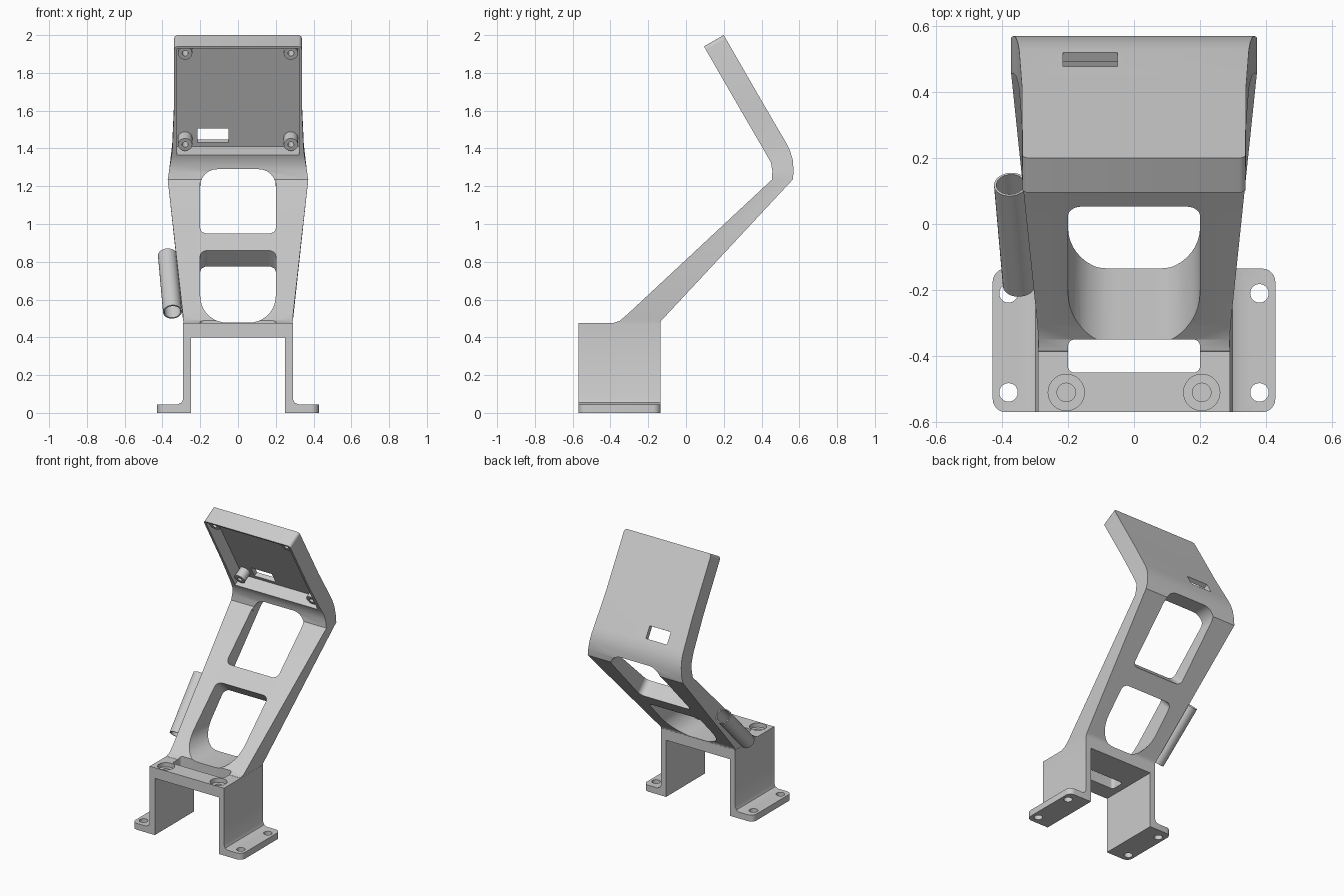
import bpy, bmesh
from math import radians, cos, sin, pi
from mathutils import Matrix, Vector

if "Cube" in bpy.data.objects:
    bpy.data.objects.remove(bpy.data.objects["Cube"], do_unlink=True)


def make_object(name, bm, matrix=Matrix()):
    bmesh.ops.recalc_face_normals(bm, faces=bm.faces)
    mesh = bpy.data.meshes.new(name)
    bm.to_mesh(mesh)
    bm.free()
    mesh.transform(matrix)
    obj = bpy.data.objects.new(name, mesh)
    bpy.context.collection.objects.link(obj)
    return obj


def extrude_outline(bm, points, offset):
    face = bm.faces.new([bm.verts.new(p) for p in points])
    new = bmesh.ops.extrude_face_region(bm, geom=[face])["geom"]
    bmesh.ops.translate(bm, vec=offset, verts=[v for v in new if isinstance(v, bmesh.types.BMVert)])


def prism(name, xs, ys, zs, r_low=0, r_high=0, matrix=Matrix()):
    """Box with rounded corners at its low-y and high-y ends."""
    corners = [(xs[1], ys[1], -1, -1, r_high, 0), (xs[0], ys[1], 1, -1, r_high, 1),
               (xs[0], ys[0], 1, 1, r_low, 2), (xs[1], ys[0], -1, 1, r_low, 3)]
    points = []
    for x, y, sx, sy, r, quarter in corners:
        steps = 10 if r else 0
        for i in range(steps + 1):
            a = (quarter + i / max(steps, 1)) * pi / 2
            points.append((x + sx * r + r * cos(a), y + sy * r + r * sin(a), zs[0]))
    bm = bmesh.new()
    extrude_outline(bm, points, (0, 0, zs[1] - zs[0]))
    return make_object(name, bm, matrix)


def cylinder(name, location, radius, depth):
    bm = bmesh.new()
    bmesh.ops.create_cone(bm, cap_ends=True, segments=32, radius1=radius, radius2=radius, depth=depth)
    return make_object(name, bm, Matrix.Translation(location))


def tube(name, start, end, outer, inner, segments=32):
    start, end = Vector(start), Vector(end)
    axis = end - start
    turn = axis.to_track_quat("Z", "Y").to_matrix().to_4x4()
    bm = bmesh.new()
    rings = []
    for r, z in ((outer, 0), (outer, axis.length), (inner, axis.length), (inner, 0)):
        rings.append([bm.verts.new((r * cos(2 * pi * i / segments), r * sin(2 * pi * i / segments), z))
                      for i in range(segments)])
    for k in range(4):
        a, b = rings[k], rings[(k + 1) % 4]
        for i in range(segments):
            j = (i + 1) % segments
            bm.faces.new((a[i], a[j], b[j], b[i]))
    return make_object(name, bm, Matrix.Translation(start) @ turn)


def cut(obj, cutters):
    for cutter in cutters:
        mod = obj.modifiers.new("cut", "BOOLEAN")
        mod.operation, mod.solver, mod.object = "DIFFERENCE", "EXACT", cutter
    graph = bpy.context.evaluated_depsgraph_get()
    mesh = bpy.data.meshes.new_from_object(obj.evaluated_get(graph))
    obj.modifiers.clear()
    obj.data = mesh


# Working frames: along the arm, across the head panel, and straight through front to back
arm_frame = Matrix.Rotation(radians(45), 4, "X")
head_frame = Matrix.Translation((0, 0.264, 1.6475)) @ Matrix.Rotation(radians(120), 4, "X")
front_frame = Matrix.Rotation(radians(90), 4, "X")

# Bracket: top plate, two legs and outward feet
half = [(0.25, 0.40), (0.25, 0), (0.428, 0), (0.428, 0.045), (0.32, 0.045), (0.299, 0.054),
        (0.29, 0.075), (0.29, 0.475)]
outline = half + [(-x, z) for x, z in reversed(half)]
bm = bmesh.new()
extrude_outline(bm, [(x, -0.57, z) for x, z in outline], (0, 0.435, 0))
foot_corners = [e for e in bm.edges if all(abs(v.co.x) > 0.42 for v in e.verts)
                and abs(e.verts[0].co.z - e.verts[1].co.z) > 0.01]
bmesh.ops.bevel(bm, geom=foot_corners, offset=0.04, segments=6, profile=0.5, affect="EDGES")
bracket = make_object("mounting_bracket", bm)

# Arm and head: one loft of front point, back point and half width
stations = [
    ((-0.40, 0.44), (-0.136, 0.44), 0.288), ((-0.385, 0.476), (-0.136, 0.476), 0.289),
    ((-0.35, 0.488), (-0.131, 0.488), 0.290), ((-0.31, 0.522), (-0.12, 0.50), 0.292),
    ((0.455, 1.235), (0.565, 1.235), 0.372), ((0.457, 1.28), (0.57, 1.28), 0.365),
    ((0.45, 1.325), (0.565, 1.34), 0.358), ((0.43, 1.36), (0.55, 1.39), 0.352),
    ((0.41, 1.395), (0.53, 1.43), 0.348), ((0.291, 1.60), (0.413, 1.63), 0.339),
    ((0.095, 1.94), (0.20, 2.0), 0.338)]
bm = bmesh.new()
loops = []
for (fy, fz), (by, bz), w in stations:
    loops.append([bm.verts.new(p) for p in ((-w, fy, fz), (w, fy, fz), (w, by, bz), (-w, by, bz))])
for a, b in zip(loops, loops[1:]):
    for i in range(4):
        j = (i + 1) % 4
        bm.faces.new((a[i], a[j], b[j], b[i]))
bm.faces.new(loops[0])
bm.faces.new(loops[-1])
top = loops[-1]
tips = [e for e in bm.edges if set(e.verts) in ({top[1], top[2]}, {top[0], top[3]})]
bmesh.ops.bevel(bm, geom=tips, offset=0.02, segments=4, profile=0.5, affect="EDGES")
arm = make_object("arm_and_head", bm)

# Cutters for the arm windows, head pocket and cable slot
wide = (-0.2, 0.2)
slot = prism("slot_cutter", wide, (-0.45, -0.35), (0.3, 0.6), 0.02, 0.02)
arm_cutters = [
    slot,
    prism("lower_window_base", wide, (0.478, 0.72), (-0.4, 0.42), 0.14, 0, front_frame),
    prism("lower_window_top", wide, (0.44, 0.645), (0.3, 0.8), 0, 0.04, arm_frame),
    prism("upper_window_base", wide, (0.777, 1.174), (0.3, 0.8), 0.04, 0, arm_frame),
    prism("upper_window_top", wide, (1.14, 1.29), (-0.9, 0.1), 0, 0.09, front_frame),
    prism("head_pocket", (-0.322, 0.322), (-0.326, 0.326), (-0.09, 0.1), matrix=head_frame),
    prism("cable_slot", (-0.215, -0.05), (-0.30, -0.215), (-0.3, 0), matrix=head_frame)]

# Cutters for the bracket holes
bracket_cutters = [slot]
for side in (-1, 1):
    bracket_cutters.append(cylinder("counterbore", (side * 0.205, -0.51, 0.475), 0.055, 0.06))
    bracket_cutters.append(cylinder("pilot_hole", (side * 0.205, -0.51, 0.455), 0.028, 0.07))
    for y in (-0.51, -0.21):
        bracket_cutters.append(cylinder("foot_hole", (side * 0.38, y, 0.02), 0.028, 0.2))

cut(arm, arm_cutters)
cut(bracket, bracket_cutters)
for cutter in set(arm_cutters + bracket_cutters):
    bpy.data.objects.remove(cutter, do_unlink=True)

# Screw posts inside the head pocket
parts = [bracket, arm]
for side, x in (("right", -0.28), ("left", 0.28)):
    for level, y in (("lower", -0.274), ("upper", 0.284)):
        parts.append(tube(f"{level}_{side}_screw_post", head_frame @ Vector((x, y, -0.095)),
                          head_frame @ Vector((x, y, -0.02)), 0.038, 0.016))

# Cable tube on the right side of the arm
parts.append(tube("cable_tube", (-0.347, -0.185, 0.535), (-0.374, 0.12, 0.835), 0.05, 0.043))

# Smooth curves while keeping hard edges
bpy.ops.object.select_all(action="DESELECT")
for part in parts:
    part.select_set(True)
bpy.context.view_layer.objects.active = arm
bpy.ops.object.shade_smooth_by_angle(angle=radians(30))
